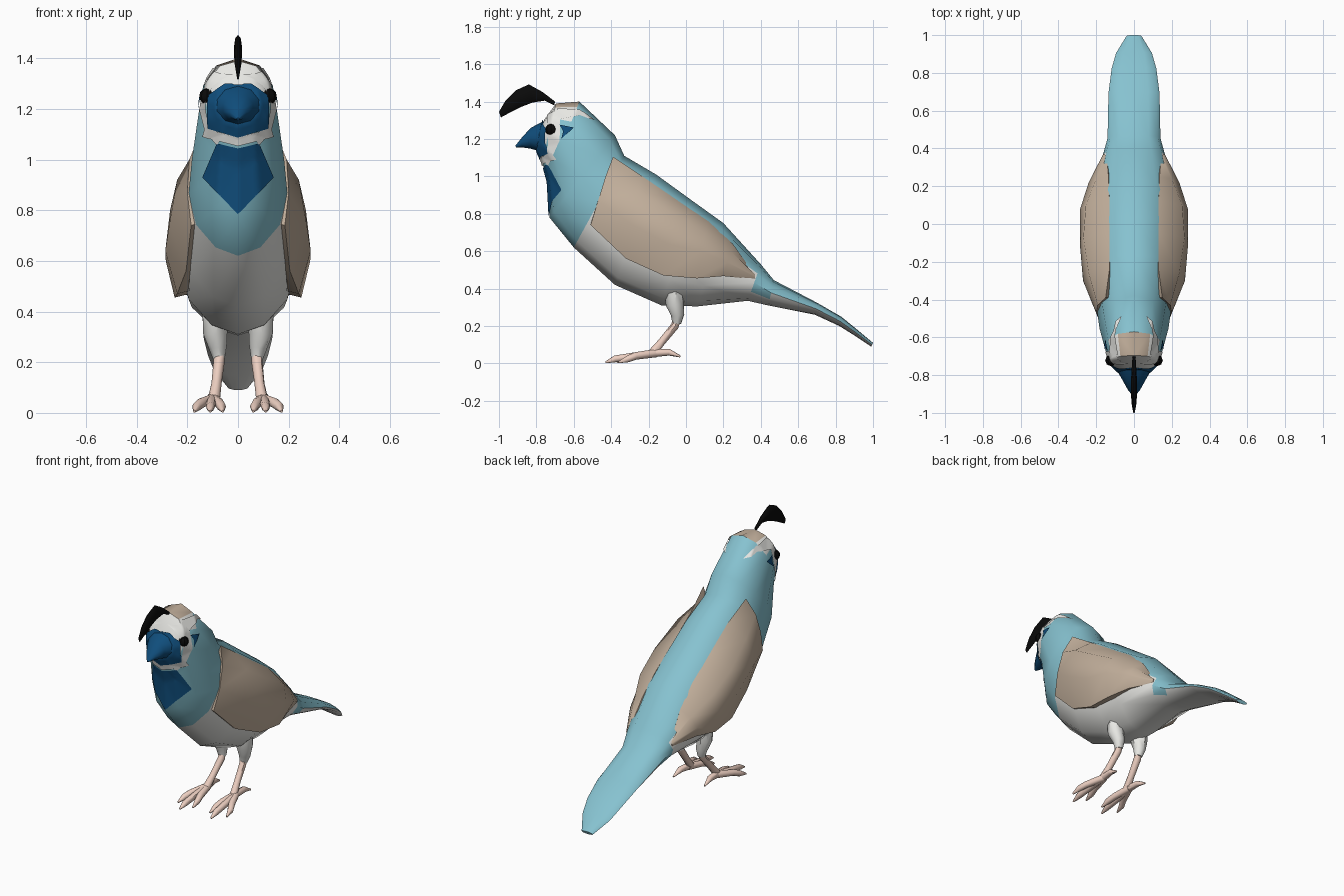
import bpy, bmesh, math
from mathutils import Vector
from mathutils.bvhtree import BVHTree

if "Cube" in bpy.data.objects:
    bpy.data.objects.remove(bpy.data.objects["Cube"])

# Materials
COLS = dict(blue=(.24, .54, .63), dark=(.005, .075, .2), tan=(.54, .43, .33),
            white=(.8, .8, .77), pink=(.84, .62, .53), black=(.003, .003, .003))
NAMES = list(COLS)
MATS = {}
for k, c in COLS.items():
    MATS[k] = bpy.data.materials.new(k)
    MATS[k].diffuse_color = (*c, 1)


def finish(name, bm, angle=45):
    me = bpy.data.meshes.new(name)
    bm.to_mesh(me)
    bm.free()
    for k in NAMES:
        me.materials.append(MATS[k])
    ob = bpy.data.objects.new(name, me)
    bpy.context.collection.objects.link(ob)
    bpy.ops.object.select_all(action='DESELECT')
    ob.select_set(True)
    bpy.context.view_layer.objects.active = ob
    bpy.ops.object.shade_smooth_by_angle(angle=math.radians(angle))
    return ob


def loft(name, rings, colour, angle=45):
    """Skin closed rings; colour is a name or a function of (ring, side)."""
    bm = bmesh.new()
    vs = [[bm.verts.new(p) for p in r] for r in rings]
    n = len(rings[0])
    pick = colour if callable(colour) else (lambda i, j: colour)
    for i in range(len(vs) - 1):
        for j in range(n):
            k = (j + 1) % n
            f = bm.faces.new((vs[i][j], vs[i][k], vs[i + 1][k], vs[i + 1][j]))
            f.material_index = NAMES.index(pick(i, j))
    for i, r in ((0, vs[0]), (len(vs) - 2, vs[-1])):
        bm.faces.new(r).material_index = NAMES.index(pick(i, 0))
    bmesh.ops.recalc_face_normals(bm, faces=bm.faces)
    bmesh.ops.triangulate(bm, faces=bm.faces)
    return finish(name, bm, angle)


def slices(rows, n, upper=1, lower=1):
    """Rounded rings from top (y, z), bottom (y, z) and half width."""
    out = []
    for ty, tz, by, bz, w in rows:
        ring = []
        for j in range(n):
            a = 2 * math.pi * j / n
            s, t = math.sin(a), (1 - math.cos(a)) / 2
            x = w * math.copysign(abs(s) ** (upper if t < .5 else lower), s)
            ring.append((x, ty + (by - ty) * t, tz + (bz - tz) * t))
        out.append(ring)
    return out


def tube(name, pts, colour, n=8):
    """Tapered tube through (x, y, z, radius) points."""
    rings = []
    P = [Vector(p[:3]) for p in pts]
    for i, p in enumerate(pts):
        d = (P[min(i + 1, len(P) - 1)] - P[max(i - 1, 0)]).normalized()
        u = d.cross(Vector((1, 0.1, 0))).normalized()
        v = d.cross(u)
        rings.append([P[i] + p[3] * (u * math.cos(2 * math.pi * j / n)
                                     + v * math.sin(2 * math.pi * j / n)) for j in range(n)])
    return loft(name, rings, colour)


# Body, from face to tail tip
def body_colour(i, j):
    a = 15 + 30 * min(j, 11 - j)          # degrees away from the back line
    if i == 0:
        return 'white'
    if i == 1:
        return 'tan' if a < 30 else 'white' if a < 60 else 'blue'
    if i < 4:
        return 'blue'
    limit = 60 if i < 8 else 110 if i == 8 else 90
    return 'blue' if a < limit else 'white'


body = loft('body', slices([
    (-.76, 1.30, -.795, 1.14, .085), (-.695, 1.39, -.77, 1.08, .13),
    (-.57, 1.40, -.74, .97, .155), (-.38, 1.22, -.73, .78, .182),
    (-.33, 1.11, -.60, .62, .195), (-.16, 1.01, -.38, .42, .222),
    (.04, .865, -.13, .31, .23), (.2, .75, .06, .305, .215),
    (.40, .53, .33, .335, .165), (.47, .445, .44, .31, .14),
    (.70, .325, .69, .26, .135), (.83, .25, .82, .20, .118),
    (.91, .185, .90, .15, .095), (1.0, .11, .99, .09, .04)], 12, .85, 1.15), body_colour)

# Painted feather markings, projected onto the body
bvh = BVHTree.FromPolygons([v.co.copy() for v in body.data.vertices],
                           [list(p.vertices) for p in body.data.polygons])


def patch(name, outline, colour, side=0, lift=.005):
    d = Vector((-side, 0, 0)) if side else Vector((0, 1, 0))
    bm = bmesh.new()
    f = bm.faces.new([bm.verts.new((side * 1.5, a, z) if side else (a, -1.5, z))
                      for a, z in outline])
    f.material_index = NAMES.index(colour)
    bmesh.ops.triangulate(bm, faces=bm.faces)
    bmesh.ops.subdivide_edges(bm, edges=bm.edges, cuts=11, use_grid_fill=True)
    lost = []
    for v in bm.verts:
        co, normal, _, _ = bvh.ray_cast(v.co, d)
        if co is None:
            lost.append(v)
        else:
            v.co = co + normal * lift
    bmesh.ops.delete(bm, geom=lost, context='VERTS')
    bm.normal_update()
    for f in bm.faces:
        if f.normal.dot(d) > 0:
            f.normal_flip()
    finish(name, bm, 60)


patch('face_mask', [(-.05, 1.295), (.05, 1.295), (.115, 1.25), (.115, 1.125), (0, 1.09),
                    (-.115, 1.125), (-.115, 1.25)], 'dark', lift=.009)
patch('throat_band', [(-.125, 1.125), (0, 1.09), (.125, 1.125), (.135, 1.09), (0, 1.055),
                      (-.135, 1.09)], 'white', lift=.007)
patch('throat_bib', [(.08, 1.065), (.138, .93), (0, .785), (-.138, .93), (-.08, 1.065),
                     (0, 1.045)], 'dark')

for s, tag in ((1, 'right'), (-1, 'left')):
    patch('cheek_' + tag, [(-.74, 1.33), (-.67, 1.36), (-.675, 1.19), (-.735, 1.055),
                           (-.76, 1.09), (-.735, 1.17)], 'white', s)
    patch('brow_stripe_' + tag, [(-.69, 1.36), (-.57, 1.355), (-.49, 1.295),
                                 (-.57, 1.325), (-.68, 1.30)], 'white', s, .007)
    patch('ear_spot_' + tag, [(-.675, 1.275), (-.60, 1.26), (-.665, 1.2), (-.655, 1.24)],
          'dark', s, .008)

    # Eye
    bm = bmesh.new()
    bmesh.ops.create_uvsphere(bm, u_segments=8, v_segments=6, radius=.031)
    for v in bm.verts:
        v.co += Vector((s * .122, -.722, 1.25))
    for f in bm.faces:
        f.material_index = NAMES.index('black')
    finish('eye_' + tag, bm, 30)

    # Wing: front-to-back stations of four outer points (x, y, z), closed on the inside
    stations = [
        [(.15, -.39, 1.105), (.192, -.43, 1.0), (.20, -.47, .87), (.185, -.51, .74)],
        [(.13, -.24, 1.005), (.24, -.26, .92), (.27, -.30, .75), (.205, -.32, .56)],
        [(.13, -.05, .875), (.268, -.07, .80), (.287, -.10, .64), (.24, -.12, .47)],
        [(.13, .12, .76), (.255, .10, .70), (.285, .08, .60), (.25, .06, .455)],
        [(.135, .25, .64), (.20, .24, .60), (.24, .22, .54), (.21, .20, .467)],
        [(.145, .36, .485), (.157, .37, .475), (.163, .37, .46), (.155, .365, .45)]]
    rings = []
    for st in stations:
        (xa, ya, za), (xb, yb, zb) = st[0], st[3]
        full = st + [(xb - .08, yb, zb + .02), (xa - .04, ya, za - .12)]
        rings.append([(s * x, y, z) for x, y, z in full])
    loft('wing_' + tag, rings, 'tan', 60)

    # Leg and foot
    def limb(name, pts, colour):
        tube(name + '_' + tag, [(s * x, y, z, r) for x, y, z, r in pts], colour)

    limb('thigh', [(.085, -.06, .39, .055), (.09, -.06, .315, .048), (.08, -.045, .26, .036),
                   (.075, -.05, .215, .024)], 'white')
    limb('shin', [(.075, -.045, .25, .022), (.075, -.06, .2, .022), (.085, -.13, .115, .02),
                  (.095, -.18, .055, .024)], 'pink')
    for nm, tx, ty in (('outer', .172, -.36), ('middle', .11, -.43), ('inner', .06, -.37)):
        mx = .1 + (tx - .1) * .6
        limb(nm + '_toe', [(.098, -.16, .055, .022), (mx, -.27, .04, .02),
                           (.3 * mx + .7 * tx, ty + .05, .024, .018), (tx, ty, .006, .005)], 'pink')
    limb('back_toe', [(.098, -.18, .055, .022), (.105, -.09, .06, .018),
                      (.11, -.03, .037, .005)], 'pink')

# Beak
loft('beak', slices([(-.755, 1.298, -.785, 1.135, .095), (-.83, 1.26, -.83, 1.148, .062),
                     (-.88, 1.205, -.875, 1.155, .034), (-.912, 1.165, -.908, 1.155, .006)],
                    10), 'dark')

# Head plume
loft('plume', slices([(-.70, 1.40, -.705, 1.38, .008), (-.765, 1.45, -.755, 1.405, .012),
                      (-.84, 1.492, -.82, 1.395, .016), (-.91, 1.46, -.885, 1.37, .016),
                      (-.965, 1.405, -.935, 1.345, .013), (-1.0, 1.345, -.99, 1.315, .005)],
                     8), 'black')

for m in bpy.data.materials:
    if m.users and not m.is_grease_pencil:
        m.use_nodes = True
        m.node_tree.nodes["Principled BSDF"].inputs["Base Color"].default_value = m.diffuse_color
